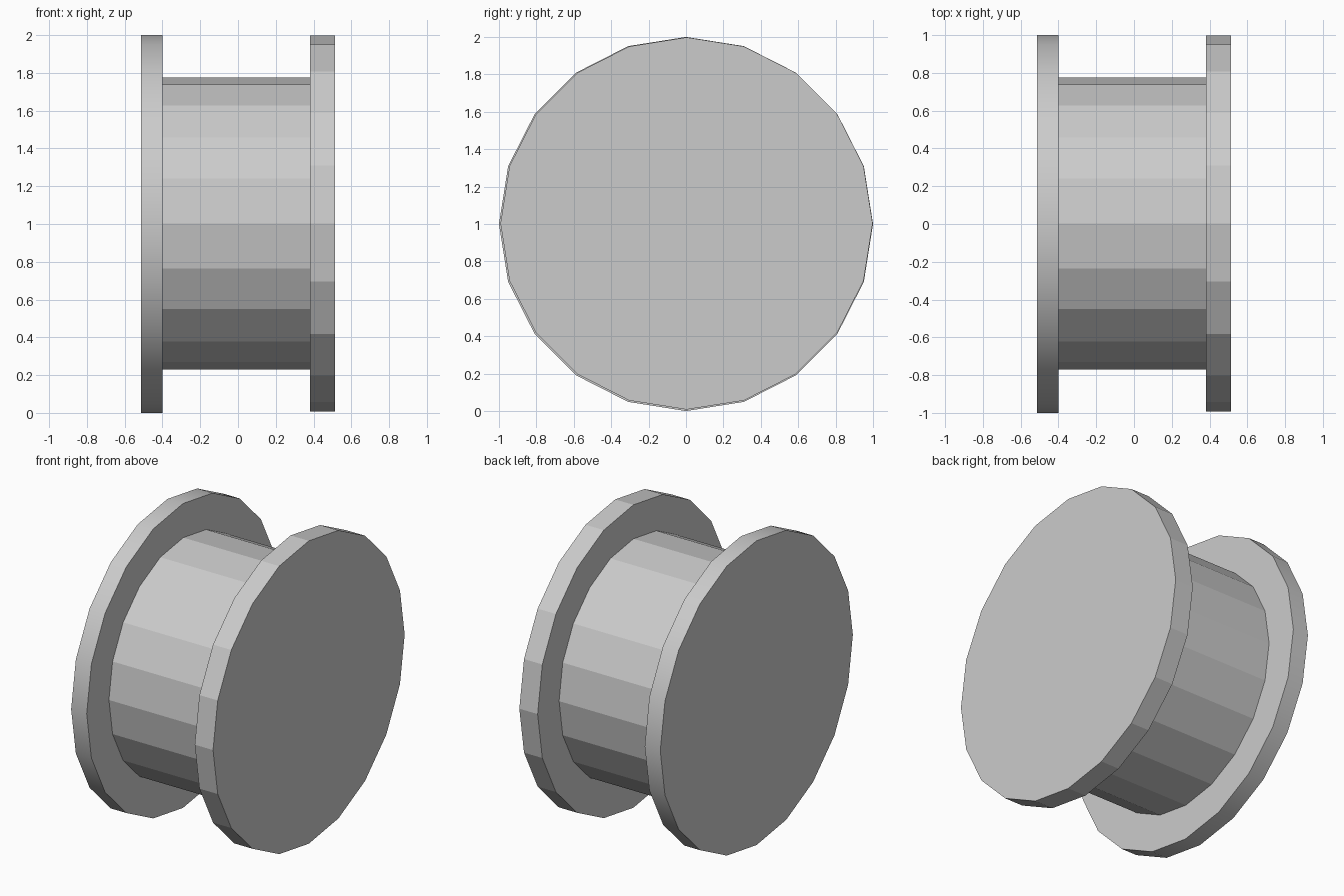
import bpy
from math import pi, radians

if "Cube" in bpy.data.objects:
    bpy.data.objects.remove(bpy.data.objects["Cube"])

SIDES = 20


def disc(name, x0, x1, radius, centre=(0, 1), smooth=False):
    """Cylinder lying along x from x0 to x1, with a corner at the top."""
    bpy.ops.mesh.primitive_cylinder_add(
        vertices=SIDES, radius=radius, depth=x1 - x0,
        location=((x0 + x1) / 2, *centre), rotation=(0, pi / 2, 0))
    obj = bpy.context.object
    obj.name = name
    bpy.ops.object.transform_apply(location=False, rotation=True, scale=True)
    if smooth:
        bpy.ops.object.shade_smooth_by_angle(angle=radians(30))
    return obj


# Left flange with a smooth rim
disc("left_flange", -0.513, -0.4, 1.0, smooth=True)

# Faceted core, its ends tucked slightly into the flanges
disc("core", -0.42, 0.40, 0.772, centre=(0.003, 1.003))

# Right flange, faceted and slightly smaller
disc("right_flange", 0.38, 0.513, 0.995, centre=(0.003, 1.003))
